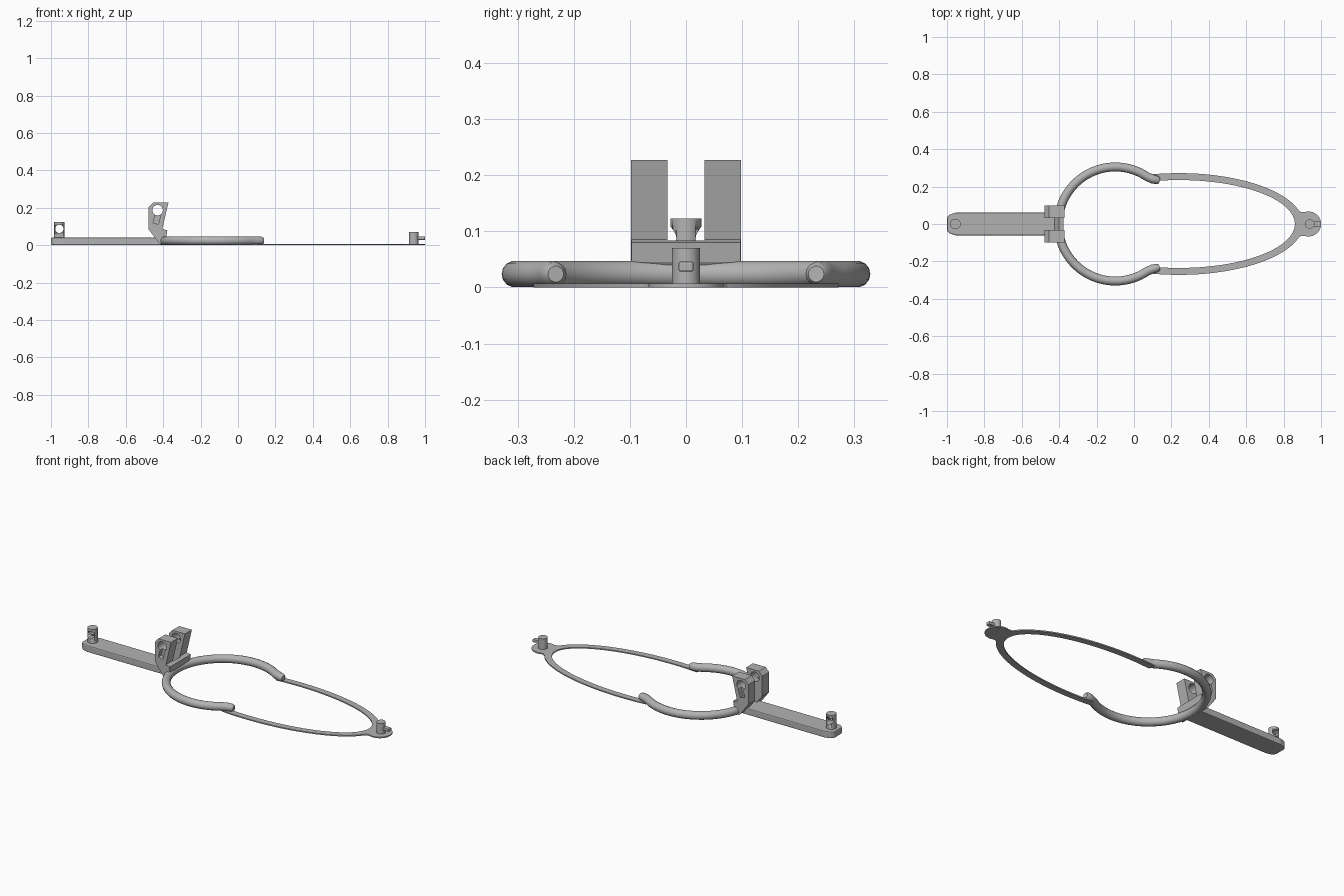
import bpy, bmesh, math
from mathutils import Matrix, Vector

old = bpy.data.objects.get("Cube")
if old:
    bpy.data.objects.remove(old)

grey = bpy.data.materials.new("plain grey")
grey.use_nodes = True
GREY = (0.45, 0.45, 0.45, 1)
grey.diffuse_color = GREY
grey.node_tree.nodes["Principled BSDF"].inputs["Base Color"].default_value = GREY


def finish(name, bm, smooth=False):
    bmesh.ops.recalc_face_normals(bm, faces=bm.faces)
    mesh = bpy.data.meshes.new(name)
    bm.to_mesh(mesh)
    bm.free()
    mesh.materials.append(grey)
    ob = bpy.data.objects.new(name, mesh)
    bpy.context.collection.objects.link(ob)
    if smooth:
        smooth_sharp(ob)
    return ob


def smooth_sharp(ob):
    bpy.ops.object.select_all(action='DESELECT')
    ob.select_set(True)
    bpy.context.view_layer.objects.active = ob
    bpy.ops.object.shade_smooth_by_angle(angle=math.radians(35))


def prism(name, points, direction, smooth=False):
    """Extrude a flat outline of 3D points along a direction."""
    bm = bmesh.new()
    face = bm.faces.new([bm.verts.new(p) for p in points])
    out = bmesh.ops.extrude_face_region(bm, geom=[face])
    verts = [g for g in out["geom"] if isinstance(g, bmesh.types.BMVert)]
    bmesh.ops.translate(bm, verts=verts, vec=direction)
    return finish(name, bm, smooth)


def cylinder(name, centre, radius, depth, axis='Z'):
    turn = Matrix.Rotation(math.pi / 2, 4, 'X') if axis == 'Y' else Matrix()
    bm = bmesh.new()
    bmesh.ops.create_cone(bm, cap_ends=True, segments=40, radius1=radius, radius2=radius,
                          depth=depth, matrix=Matrix.Translation(centre) @ turn)
    return finish(name, bm, True)


def box(name, centre, size, tilt=0):
    bm = bmesh.new()
    bmesh.ops.create_cube(bm, size=1, matrix=Matrix.Translation(centre)
                          @ Matrix.Rotation(tilt, 4, 'Y') @ Matrix.Diagonal((*size, 1)))
    return finish(name, bm)


def bevel(ob, width, segments=2):
    mod = ob.modifiers.new("bevel", 'BEVEL')
    mod.width, mod.segments = width, segments
    mod.limit_method = 'ANGLE'


def cut(ob, cutter):
    mod = ob.modifiers.new("cut", 'BOOLEAN')
    mod.operation, mod.solver, mod.object = 'DIFFERENCE', 'EXACT', cutter
    cutter.hide_render = True
    cutter.hide_set(True)


# Handle bar with clipped outer corners
half = [(-0.41, 0.061), (-0.95, 0.061), (-0.985, 0.052), (-1.0, 0.035)]
outline = half + [(x, -y) for x, y in reversed(half)]
handle = prism("handle", [(x, y, 0) for x, y in outline], (0, 0, 0.04))
bevel(handle, 0.006)

# Pierced post near the end of the handle
post = cylinder("handle_post", (-0.955, 0, 0.078), 0.028, 0.09)
cut(post, cylinder("post_hole_cutter", (-0.955, 0, 0.087), 0.022, 0.2, 'Y'))

# Crossbar joining the two bracket arms
bar = [(-0.41, 0.004), (-0.383, 0.045), (-0.378, 0.08), (-0.4, 0.084), (-0.43, 0.03)]
prism("bracket_crossbar", [(x, -0.097, z) for x, z in bar], (0, 0.194, 0))

# Bracket arms, each with a round hole and a slanted recess
arm = [(-0.455, 0.227), (-0.372, 0.227), (-0.405, 0.085), (-0.383, 0.075),
       (-0.386, 0.045), (-0.412, 0.004), (-0.425, 0.014), (-0.478, 0.085), (-0.478, 0.203)]
for side, y in (("left", 0.033), ("right", -0.098)):
    ob = prism(side + "_bracket_arm", [(x, y, z) for x, z in arm], (0, 0.065, 0))
    cut(ob, cylinder(side + "_arm_hole_cutter", (-0.43, y + 0.032, 0.187), 0.028, 0.2, 'Y'))
    outer = 0.098 if y > 0 else -0.098
    cut(ob, box(side + "_arm_slot_cutter", (-0.433, outer, 0.142),
                (0.03, 0.05, 0.055), math.radians(15)))

# Open round ring whose ends flare outward
arc = [(-0.1 + 0.305 * math.cos(math.radians(a)), 0.305 * math.sin(math.radians(a)))
       for a in range(56, 305, 4)]
flare = [(0.137, 0.232, 0.6), (0.127, 0.234, 0.9), (0.1, 0.24, 1)]
path = flare + [(x, y, 1) for x, y in arc] + [(x, -y, r) for x, y, r in reversed(flare)]
curve = bpy.data.curves.new("ring", 'CURVE')
curve.dimensions = '3D'
curve.bevel_depth, curve.bevel_resolution, curve.use_fill_caps = 0.0238, 5, True
spline = curve.splines.new('POLY')
spline.points.add(len(path) - 1)
for point, (x, y, r) in zip(spline.points, path):
    point.co, point.radius = (x, y, 0.0238, 1), r
curve.materials.append(grey)
ring = bpy.data.objects.new("ring", curve)
bpy.context.collection.objects.link(ring)
bpy.ops.object.select_all(action='DESELECT')
ring.select_set(True)
bpy.context.view_layer.objects.active = ring
bpy.ops.object.convert(target='MESH')
smooth_sharp(bpy.context.view_layer.objects.active)


# Thin flat loop following an open ellipse
def ellipse(rx, ry):
    angles = [math.radians(-104 + 208 * i / 72) for i in range(73)]
    return [(0.24 + rx * math.cos(a), ry * math.sin(a), 0) for a in angles]


prism("flat_loop", ellipse(0.665, 0.272) + ellipse(0.62, 0.235)[::-1], (0, 0, 0.007), True)

# Round tab at the tip, with webs that blend it into the loop
cylinder("tip_tab", (0.933, 0, 0.0035), 0.067, 0.007)
for s, side in ((1, "left"), (-1, "right")):
    web = [(0.862, 0.03), (0.85, 0.108), (0.872, 0.08), (0.892, 0.064), (0.92, 0.062), (0.92, 0.03)]
    prism(side + "_tab_web", [(x, s * y, 0) for x, y in web], (0, 0, 0.007))

# Tip post and its small square peg
cylinder("tip_post", (0.94, 0, 0.035), 0.025, 0.07)
peg = box("tip_peg", (0.975, 0, 0.037), (0.05, 0.026, 0.018))
bevel(peg, 0.003)
